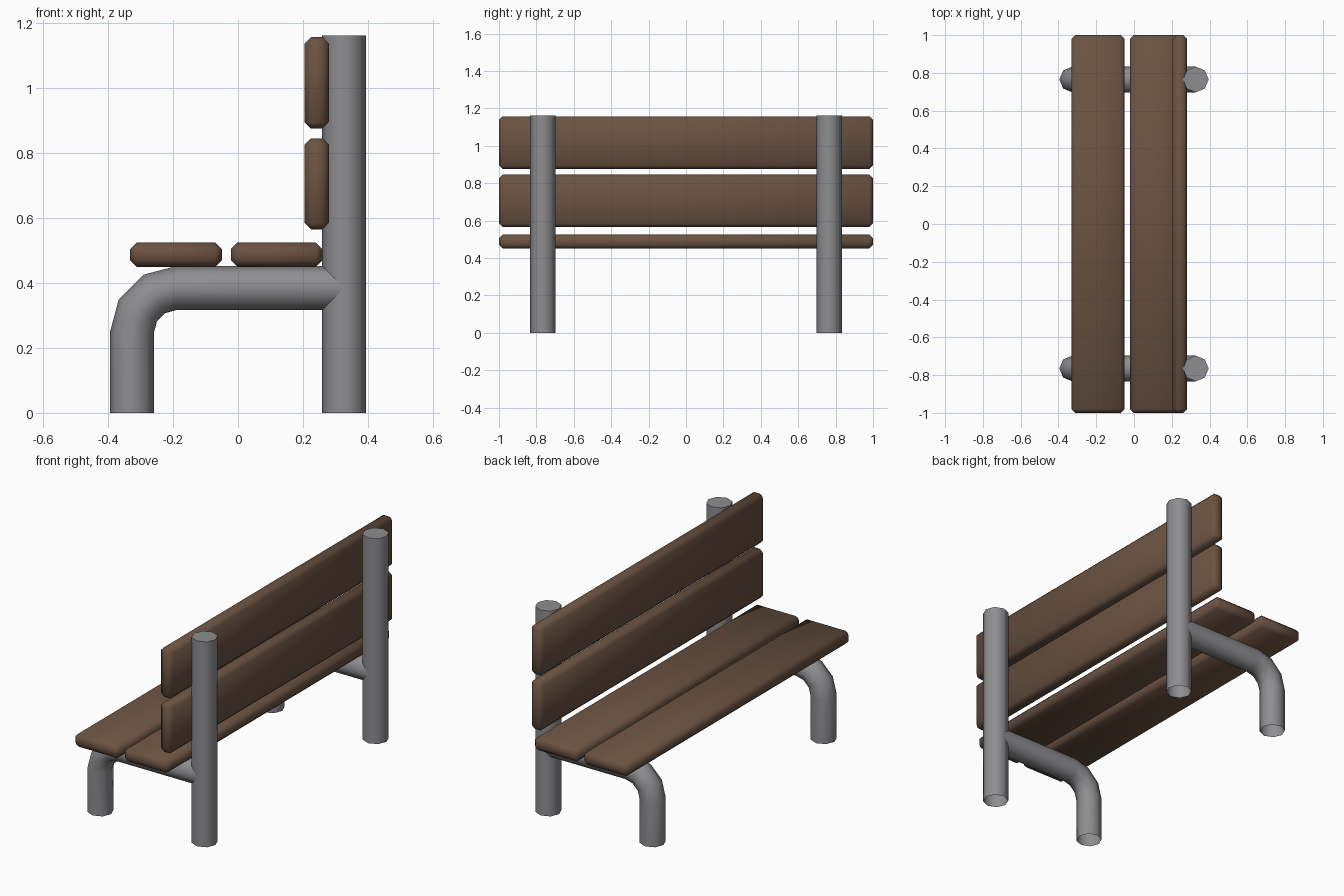
import bpy, bmesh, math
from mathutils import Vector

if "Cube" in bpy.data.objects:
    bpy.data.objects.remove(bpy.data.objects["Cube"])

def material(name, rgb):
    m = bpy.data.materials.new(name)
    m.diffuse_color = (*rgb, 1)
    m.use_nodes = True
    m.node_tree.nodes["Principled BSDF"].inputs["Base Color"].default_value = m.diffuse_color
    return m

wood = material("brown wood", (0.145, 0.085, 0.054))
metal = material("grey metal", (0.27, 0.27, 0.285))

def finish(name, bm, mat, angle):
    bmesh.ops.recalc_face_normals(bm, faces=bm.faces)
    me = bpy.data.meshes.new(name)
    bm.to_mesh(me)
    bm.free()
    me.materials.append(mat)
    ob = bpy.data.objects.new(name, me)
    bpy.context.collection.objects.link(ob)
    bpy.ops.object.select_all(action='DESELECT')
    ob.select_set(True)
    bpy.context.view_layer.objects.active = ob
    bpy.ops.object.shade_smooth_by_angle(angle=math.radians(angle))
    return ob

# Chamfered board running the full length of the bench
def plank(name, x0, x1, z0, z1):
    bm = bmesh.new()
    bmesh.ops.create_cube(bm, size=1)
    for v in bm.verts:
        v.co = ((x0 + x1) / 2 + v.co.x * (x1 - x0), v.co.y * 2,
                (z0 + z1) / 2 + v.co.z * (z1 - z0))
    bmesh.ops.bevel(bm, geom=bm.edges[:], offset=0.02, segments=1,
                    affect='EDGES', profile=0.5)
    finish(name, bm, wood, 60)

# Eight-sided tube along a path of (x, z, tilt) in the plane at y
def tube(name, path, y, cap_end):
    bm = bmesh.new()
    rings = []
    for x, z, tilt in path:
        side = Vector((math.cos(tilt), 0, -math.sin(tilt)))
        ring = []
        for i in range(8):
            a = i * math.tau / 8
            co = Vector((x, y, z)) + R * (math.cos(a) * side + math.sin(a) * Vector((0, 1, 0)))
            ring.append(bm.verts.new(co))
        rings.append(ring)
    for a, b in zip(rings, rings[1:]):
        for i in range(8):
            j = (i + 1) % 8
            bm.faces.new((a[i], a[j], b[j], b[i]))
    if cap_end:
        bm.faces.new(rings[-1])
    finish(name, bm, metal, 60)

R = 0.068
X = 0.327

# Seat and backrest boards
plank("seat_plank_front", -0.332, -0.05, 0.45, 0.525)
plank("seat_plank_rear", -0.022, 0.26, 0.45, 0.525)
plank("back_plank_lower", 0.205, 0.28, 0.565, 0.846)
plank("back_plank_upper", 0.205, 0.28, 0.876, 1.158)

# Front leg path: up, quarter bend, then back to the post
bend = 0.138
leg = [(-X, 0, 0)]
for k in range(4):
    t = math.radians(30 * k)
    leg.append((-X + bend - bend * math.cos(t), 0.247 + bend * math.sin(t), t))
leg.append((X, 0.385, math.pi / 2))

for label, y in (("left", -0.765), ("right", 0.765)):
    tube("rear_post_" + label, [(X, 0, 0), (X, 1.163, 0)], y, True)
    tube("front_leg_" + label, leg, y, False)
